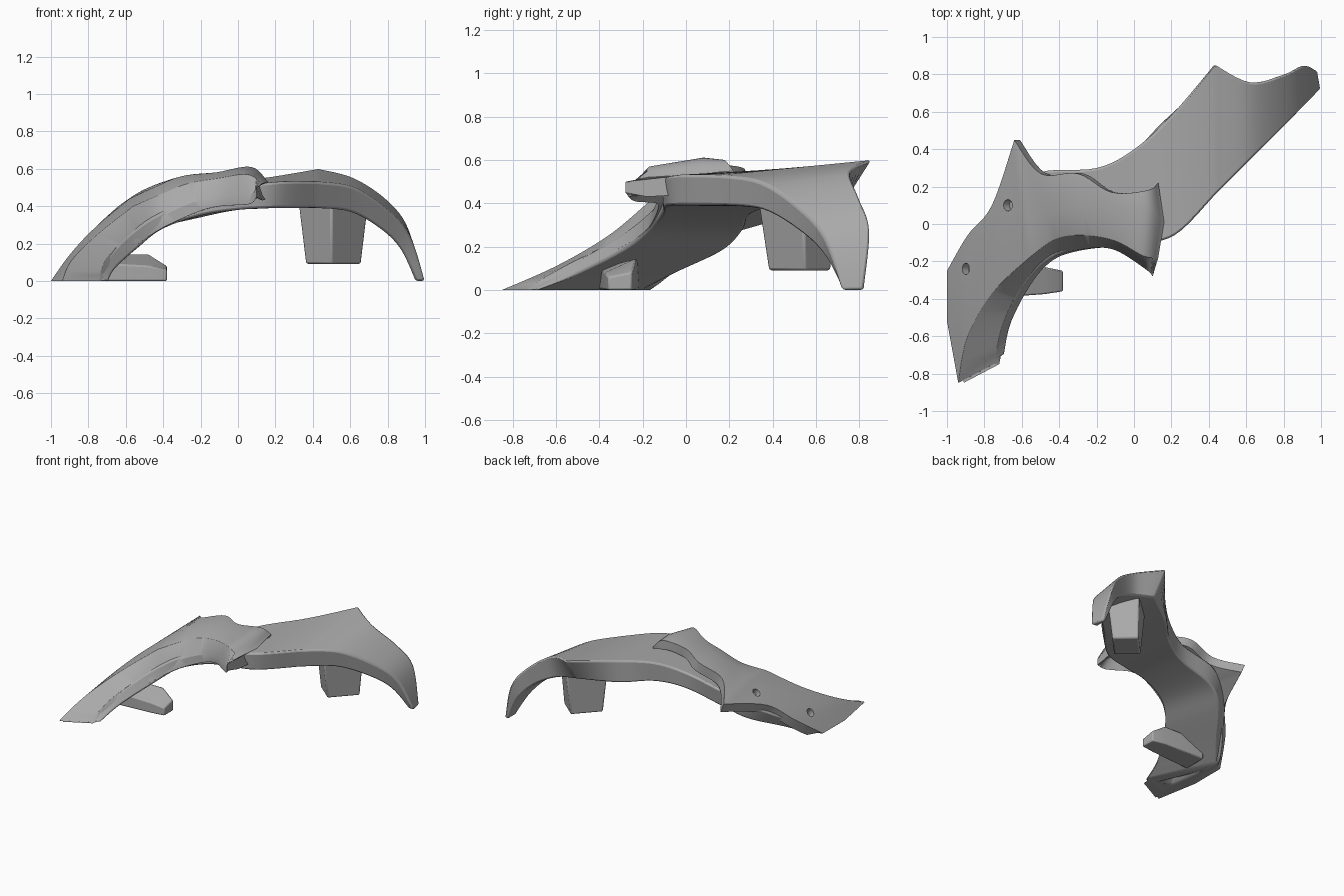
import bpy, bmesh, math
from mathutils import Vector, Matrix

default_cube = bpy.data.objects.get("Cube")
if default_cube:
    bpy.data.objects.remove(default_cube, do_unlink=True)

grey = bpy.data.materials.new("plain_grey")
grey.use_nodes = True
colour = (0.4, 0.4, 0.4, 1)
grey.diffuse_color = colour
grey.node_tree.nodes["Principled BSDF"].inputs["Base Color"].default_value = colour


def spline(a, b, c, d, t):
    """Catmull-Rom point between b and c."""
    return 0.5 * (2 * b + (c - a) * t + (2 * a - 5 * b + 4 * c - d) * t * t
                  + (3 * b - a - 3 * c + d) * t ** 3)


def smooth_sections(sections, steps):
    """Fill in smooth in-between cross-sections along a run."""
    runs = [[Vector(point) for point in section] for section in sections]
    last = len(runs) - 1
    result = []
    for i in range(last):
        around = [runs[max(i - 1, 0)], runs[i], runs[i + 1], runs[min(i + 2, last)]]
        for step in range(steps):
            result.append([spline(*points, step / steps) for points in zip(*around)])
    result.append(runs[last])
    return result


def loft(name, sections, bevel):
    """Skin closed cross-sections, cap both ends and soften the hard edges."""
    bm = bmesh.new()
    rings = [[bm.verts.new(point) for point in section] for section in sections]
    count = len(rings[0])
    for near, far in zip(rings, rings[1:]):
        for k in range(count):
            n = (k + 1) % count
            bm.faces.new((near[k], near[n], far[n], far[k]))
    bm.faces.new(rings[0])
    bm.faces.new(list(reversed(rings[-1])))
    bmesh.ops.recalc_face_normals(bm, faces=bm.faces)
    mesh = bpy.data.meshes.new(name)
    bm.to_mesh(mesh)
    bm.free()
    mesh.materials.append(grey)
    part = bpy.data.objects.new(name, mesh)
    bpy.context.collection.objects.link(part)
    soften = part.modifiers.new("soft_edges", "BEVEL")
    soften.width = bevel
    soften.segments = 2
    soften.limit_method = "ANGLE"
    soften.angle_limit = math.radians(40)
    return part


def finish(part):
    bpy.ops.object.select_all(action="DESELECT")
    part.select_set(True)
    bpy.context.view_layer.objects.active = part
    bpy.ops.object.shade_smooth_by_angle(angle=math.radians(32))


# Arched strap: front top, front bottom, back bottom, back top of each section
strap_right_leg = [
    ((-.76, -.75, 0), (-.69, -.7, 0), (-.93, -.2, 0), (-.98, -.24, 0)),
    ((-.71, -.55, .11), (-.65, -.52, .07), (-.8, -.04, .08), (-.86, -.05, .14)),
    ((-.58, -.31, .25), (-.53, -.3, .18), (-.64, .17, .18), (-.7, .16, .28)),
    ((-.42, -.17, .36), (-.4, -.17, .28), (-.48, .26, .27), (-.5, .28, .4)),
    ((-.2, -.11, .44), (-.2, -.11, .35), (-.2, .29, .34), (-.2, .3, .47)),
    ((0, -.11, .5), (0, -.1, .38), (0, .39, .38), (0, .4, .53)),
    ((.22, -.06, .53), (.2, -.05, .39), (.18, .57, .39), (.2, .58, .56)),
    ((.43, .15, .53), (.41, .16, .39), (.43, .74, .42), (.43, .86, .6)),
]
strap_left_leg = [
    strap_right_leg[-1],
    ((.62, .34, .5), (.6, .35, .37), (.6, .73, .38), (.62, .76, .55)),
    ((.8, .52, .38), (.76, .51, .28), (.76, .77, .3), (.8, .8, .43)),
    ((.92, .64, .24), (.87, .63, .17), (.87, .82, .18), (.91, .85, .28)),
    ((1, .72, 0), (.95, .73, 0), (.95, .82, 0), (.98, .82, 0)),
]
strap = loft("arched_strap",
             smooth_sections(strap_right_leg, 6) + smooth_sections(strap_left_leg, 6)[1:],
             .015)

# Cover plate: back edge, middle, ridge and front edge of each section
cover_leg = [
    ((-1, -.25, 0), (-1, -.52, 0), (-.94, -.85, 0), (-.75, -.75, 0)),
    ((-.89, -.06, .15), (-.9, -.32, .14), (-.89, -.6, .11), (-.71, -.56, .11)),
    ((-.76, .1, .29), (-.77, -.14, .28), (-.75, -.36, .25), (-.64, -.4, .19)),
    ((-.64, .45, .4), (-.58, .05, .44), (-.56, -.18, .4), (-.52, -.24, .28)),
]
cover_top = [
    cover_leg[-1],
    ((-.5, .27, .49), (-.45, .05, .5), (-.42, -.08, .46), (-.42, -.17, .34)),
    ((-.3, .27, .56), (-.3, .08, .56), (-.27, -.06, .52), (-.24, -.13, .42)),
    ((-.12, .17, .58), (-.12, .05, .58), (-.1, -.09, .55), (-.1, -.14, .45)),
    ((.07, .18, .6), (.07, .08, .61), (.05, -.17, .57), (.06, -.24, .46)),
    ((.13, .22, .55), (.16, 0, .53), (.13, -.18, .52), (.1, -.28, .5)),
]


def with_underside(section):
    back, middle, ridge, front = section
    below = [Vector((p.x + .03 * min(1, max(0, -4 * p.x)), p.y, max(p.z - drop, 0)))
             for p, drop in ((front, .05), (ridge, .09), (middle, .09), (back, .07))]
    return list(section) + below


cover_run = smooth_sections(cover_leg, 6) + smooth_sections(cover_top, 6)[1:]
cover = loft("cover_plate", [with_underside(section) for section in cover_run], .01)

# Two small screw holes sunk into the cover plate
for x, y, z in ((-.68, .1, .37), (-.9, -.24, .14)):
    bpy.ops.mesh.primitive_cylinder_add(vertices=20, radius=.03, depth=.1, location=(x, y, z))
    cutter = bpy.context.object
    cutter.name = "hole_cutter"
    cutter.rotation_euler = (0, math.radians(-45), 0)
    cutter.hide_render = True
    hole = cover.modifiers.new("screw_hole", "BOOLEAN")
    hole.object = cutter
    hole.solver = "EXACT"
    bpy.ops.object.select_all(action="DESELECT")
    bpy.context.view_layer.objects.active = cover
    cover.select_set(True)
    bpy.ops.object.modifier_move_to_index(modifier=hole.name, index=0)
    bpy.ops.object.modifier_apply(modifier=hole.name)
    bpy.data.objects.remove(cutter, do_unlink=True)

# Tapered support block under the left leg
block_low = [(.5, .38, .09), (.66, .55, .09), (.52, .67, .09), (.36, .5, .09)]
block_high = [(.5, .33, .42), (.7, .54, .42), (.54, .7, .42), (.32, .5, .42)]
support = loft("support_block", [block_low, block_high], .012)


# Short foot bar reaching inward from the right leg
def bar_section(x, front, back, front_height, back_height):
    return [(x, front, 0), (x, back, 0), (x, back, back_height), (x, front, front_height)]


bar = loft("foot_bar", [bar_section(-.38, -.36, -.25, .06, .08),
                        bar_section(-.48, -.375, -.23, .08, .145),
                        bar_section(-.82, -.4, -.22, .1, .14)], .008)

for part in (strap, cover, support, bar):
    finish(part)
